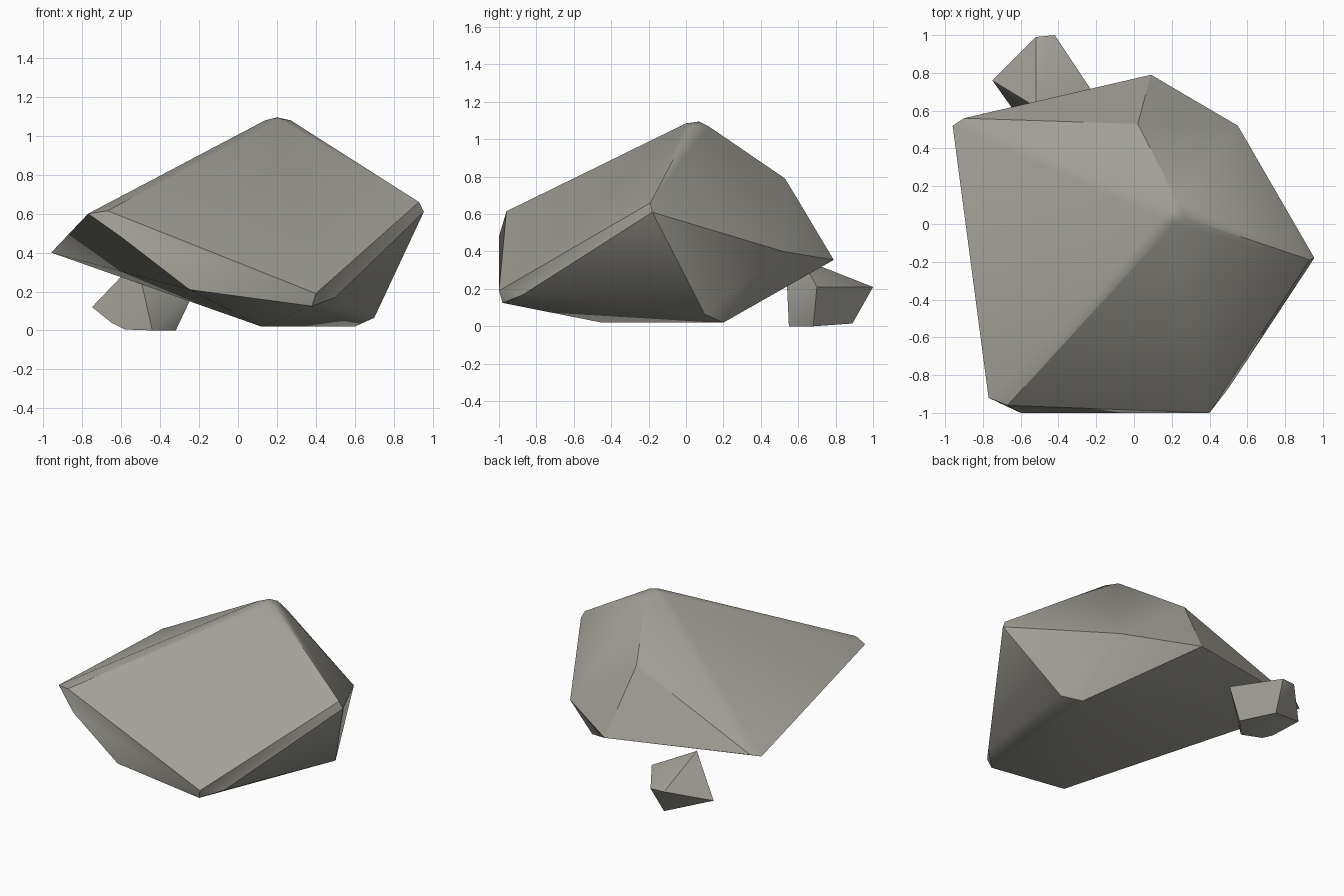
import bpy
import bmesh
import math

# Remove the default cube
default_cube = bpy.data.objects.get("Cube")
if default_cube:
    bpy.data.objects.remove(default_cube, do_unlink=True)


def make_material(name, colour):
    material = bpy.data.materials.new(name)
    material.use_nodes = True
    material.diffuse_color = colour
    shader = material.node_tree.nodes["Principled BSDF"]
    shader.inputs["Base Color"].default_value = colour
    shader.inputs["Roughness"].default_value = 0.9
    return material


def make_rock(name, corners, material, smooth_angle):
    """Wrap a faceted stone tightly around its corner points."""
    mesh = bpy.data.meshes.new(name)
    bm = bmesh.new()
    for corner in corners:
        bm.verts.new(corner)
    hull = bmesh.ops.convex_hull(bm, input=bm.verts[:])
    unused = set(hull["geom_interior"]) | set(hull["geom_unused"])
    loose = [item for item in unused if isinstance(item, bmesh.types.BMVert)]
    bmesh.ops.delete(bm, geom=loose, context="VERTS")
    # Merge the triangles that lie in one facet
    bmesh.ops.dissolve_limit(bm, angle_limit=math.radians(1.5),
                             verts=bm.verts[:], edges=bm.edges[:])
    bmesh.ops.recalc_face_normals(bm, faces=bm.faces[:])
    bm.to_mesh(mesh)
    bm.free()
    mesh.materials.append(material)

    rock = bpy.data.objects.new(name, mesh)
    bpy.context.collection.objects.link(rock)
    bpy.ops.object.select_all(action="DESELECT")
    rock.select_set(True)
    bpy.context.view_layer.objects.active = rock
    bpy.ops.object.shade_smooth_by_angle(angle=math.radians(smooth_angle))
    return rock


stone = make_material("grey stone", (0.36, 0.35, 0.31, 1))

# Large boulder: worn peak, outer shoulders, front lip and narrow foot
peak = [(.14, .03, 1.08), (.21, 0, 1.085), (.2, .07, 1.095),
        (.27, .03, 1.08), (.23, .12, 1.07)]
front_left_shoulder = [(-.77, -.92, .6), (-.67, -.96, .615), (-.6, -1, .48)]
right_shoulder = [(.93, -.19, .66), (.955, -.18, .61)]
back_shoulder = [(.02, .53, .79), (.55, .52, .4), (.09, .79, .355)]
back_left_tip = [(-.96, .52, .4), (-.9, .56, .41)]
front_lip = [(-.25, -1, .21), (.4, -1, .19), (.38, -.98, .125), (.5, -.87, .17)]
foot = [(.12, -.45, .02), (.6, .2, .02), (.7, .1, .065)]
make_rock("large_boulder",
          peak + front_left_shoulder + right_shoulder + back_shoulder
          + back_left_tip + front_lip + foot, stone, 32)

# Small stone tucked under the back of the boulder
crown = [(-.52, .62, .36), (-.49, .54, .22)]
waist = [(-.75, .76, .12), (-.52, .99, .21), (-.42, 1, .21), (-.22, .7, .21)]
base = [(-.65, .62, .04), (-.58, .6, .005), (-.44, .55, 0),
        (-.32, .68, 0), (-.45, .89, .015)]
make_rock("small_stone", crown + waist + base, stone, 32)
